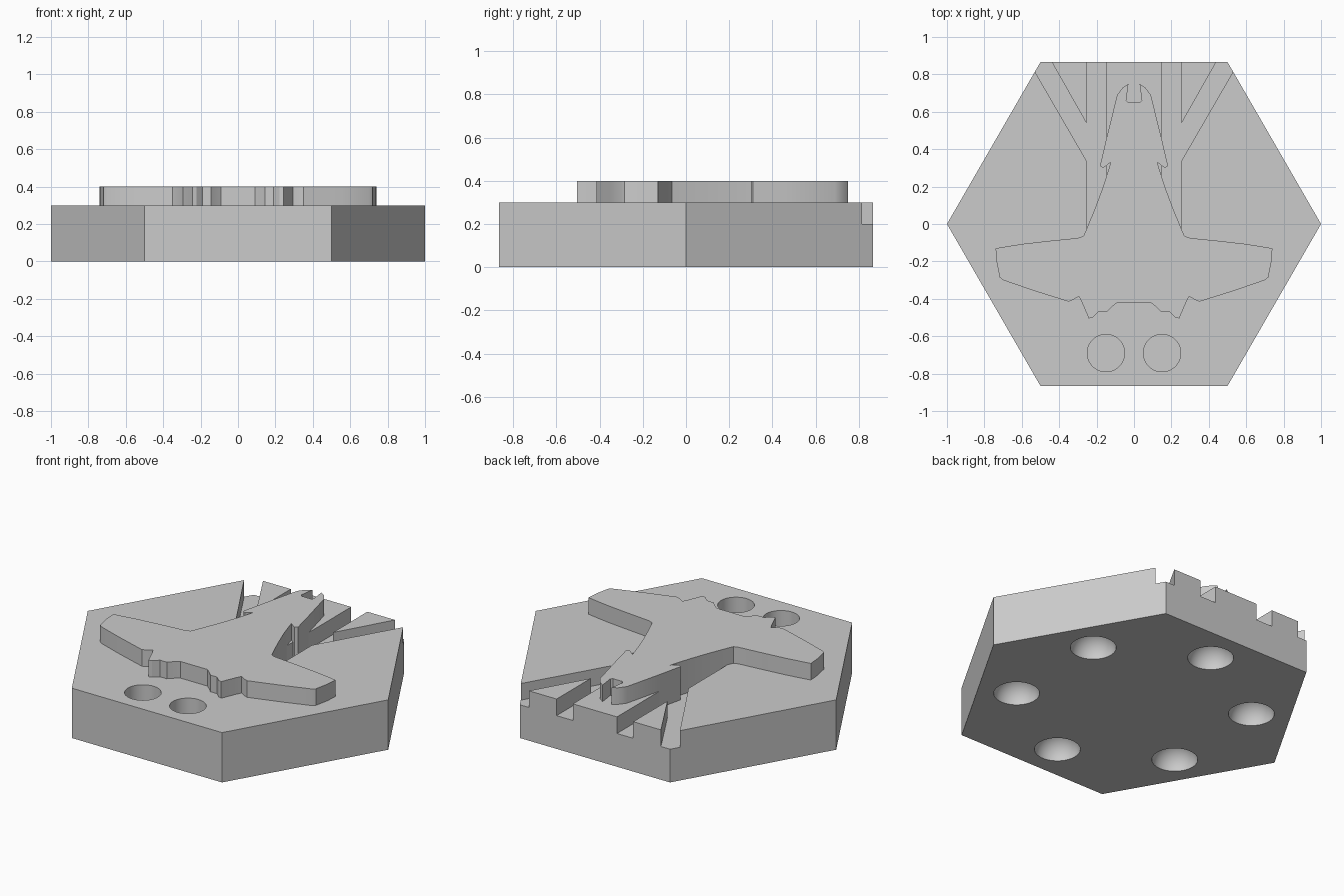
import bpy, bmesh
from math import radians, sin, cos, pi
from mathutils import Matrix

cube = bpy.data.objects.get("Cube")
if cube:
    bpy.data.objects.remove(cube, do_unlink=True)

grey = bpy.data.materials.new("plain_grey")
grey.use_nodes = True
colour = (0.6, 0.6, 0.6, 1)
grey.diffuse_color = colour
grey.node_tree.nodes["Principled BSDF"].inputs["Base Color"].default_value = colour


def add_object(name, bm):
    bmesh.ops.recalc_face_normals(bm, faces=bm.faces)
    mesh = bpy.data.meshes.new(name)
    bm.to_mesh(mesh)
    bm.free()
    mesh.materials.append(grey)
    obj = bpy.data.objects.new(name, mesh)
    bpy.context.collection.objects.link(obj)
    return obj


def prism(name, outline, bottom, top):
    bm = bmesh.new()
    face = bm.faces.new([bm.verts.new((x, y, bottom)) for x, y in outline])
    side = bmesh.ops.extrude_face_region(bm, geom=[face])["geom"]
    verts = [v for v in side if isinstance(v, bmesh.types.BMVert)]
    bmesh.ops.translate(bm, verts=verts, vec=(0, 0, top - bottom))
    return add_object(name, bm)


def circle(radius, sides, x=0, y=0):
    return [(x + radius * cos(2 * pi * i / sides),
             y + radius * sin(2 * pi * i / sides)) for i in range(sides)]


def ball(name, radius, x, y):
    bm = bmesh.new()
    bmesh.ops.create_uvsphere(bm, u_segments=48, v_segments=24, radius=radius,
                              matrix=Matrix.Translation((x, y, 0)))
    return add_object(name, bm)


# Hexagonal tile
tile = prism("hexagon_tile", circle(1, 6), 0, 0.3)
cutters = []

# Forked grooves and round sockets in the top
groove = [(0.147, 0.95), (0.255, 0.95), (0.255, 0.54), (0.49, 0.955),
          (0.61, 0.953), (0.255, 0.34), (0.255, -0.05), (0.147, -0.05)]
for s in (-1, 1):
    cutters.append(prism("groove_cutter", [(s * x, y) for x, y in groove], 0.2, 0.5))
    cutters.append(prism("socket_cutter", circle(0.1, 64, s * 0.15, -0.69), 0.2, 0.5))

# Ring of rounded sockets underneath
for i in range(6):
    a = radians(30 + 60 * i)
    cutters.append(ball("dimple_cutter", 0.125, 0.65 * cos(a), 0.65 * sin(a)))

for cutter in cutters:
    cutter.hide_render = True
    mod = tile.modifiers.new("cut", "BOOLEAN")
    mod.operation = "DIFFERENCE"
    mod.solver = "EXACT"
    mod.object = cutter

# Bake the cuts and discard the cutters
graph = bpy.context.evaluated_depsgraph_get()
baked = bpy.data.meshes.new_from_object(tile.evaluated_get(graph))
tile.modifiers.clear()
tile.data = baked
tile.data.materials.clear()
tile.data.materials.append(grey)
for poly in tile.data.polygons:
    poly.material_index = 0
for cutter in cutters:
    bpy.data.objects.remove(cutter, do_unlink=True)

# Raised winged craft: half outline from tail to nose, mirrored
tail = [(0.03, 0.65), (0.042, 0.66), (0.03, 0.75), (0.06, 0.73), (0.09, 0.69),
        (0.147, 0.46), (0.182, 0.31), (0.165, 0.3), (0.15, 0.31), (0.125, 0.33)]
wing = [(0.135, 0.295), (0.165, 0.2), (0.21, 0.08), (0.255, -0.03),
        (0.27, -0.065), (0.3, -0.075), (0.45, -0.09), (0.6, -0.107),
        (0.74, -0.13), (0.735, -0.2), (0.718, -0.285), (0.7, -0.3),
        (0.55, -0.352), (0.43, -0.39), (0.35, -0.415), (0.325, -0.405)]
nose = [(0.295, -0.387), (0.28, -0.415), (0.242, -0.505), (0.222, -0.5),
        (0.19, -0.47), (0.145, -0.47), (0.115, -0.44), (0.09, -0.42)]
half = tail + wing + nose
craft = prism("winged_craft", half + [(-x, y) for x, y in reversed(half)], 0.15, 0.4)

# Smooth curved walls, keep edges sharp
for obj in (tile, craft):
    bpy.ops.object.select_all(action="DESELECT")
    obj.select_set(True)
    bpy.context.view_layer.objects.active = obj
    bpy.ops.object.shade_smooth_by_angle(angle=radians(25))
